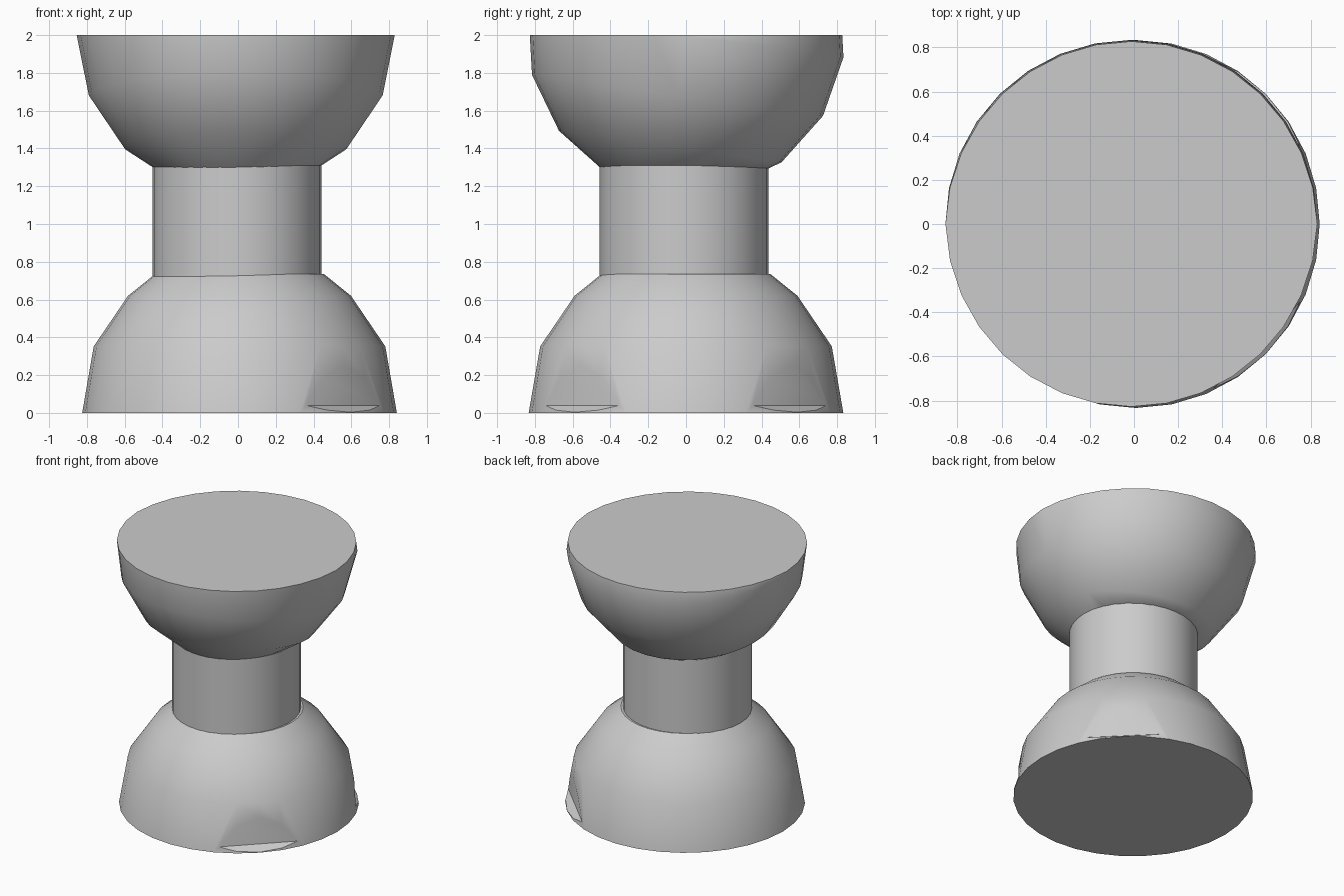
import bpy, bmesh
from math import pi, cos, sin, radians
from mathutils import Matrix, Vector

cube = bpy.data.objects.get("Cube")
if cube:
    bpy.data.objects.remove(cube, do_unlink=True)

SIDES = 32
RADIUS = 0.85

grey = bpy.data.materials.new("plain grey")
grey.use_nodes = True
colour = (0.6, 0.6, 0.6, 1)
grey.diffuse_color = colour
grey.node_tree.nodes["Principled BSDF"].inputs["Base Color"].default_value = colour


def make_object(name, bm):
    bmesh.ops.recalc_face_normals(bm, faces=bm.faces)
    mesh = bpy.data.meshes.new(name)
    bm.to_mesh(mesh)
    bm.free()
    mesh.materials.append(grey)
    obj = bpy.data.objects.new(name, mesh)
    bpy.context.collection.objects.link(obj)
    return obj


def activate(obj):
    bpy.ops.object.select_all(action="DESELECT")
    obj.select_set(True)
    bpy.context.view_layer.objects.active = obj


def smooth(obj):
    activate(obj)
    bpy.ops.object.shade_smooth_by_angle(angle=radians(30))


def slice_off(bm, height, upper):
    """Cut flat at a height, drop one side and cap the opening."""
    cut = bmesh.ops.bisect_plane(
        bm, geom=bm.verts[:] + bm.edges[:] + bm.faces[:],
        plane_co=(0, 0, height), plane_no=(0, 0, 1),
        clear_outer=upper, clear_inner=not upper)
    edges = [e for e in cut["geom_cut"] if isinstance(e, bmesh.types.BMEdge)]
    bmesh.ops.contextual_create(bm, geom=edges)


def bowl(name, centre, tilt, low, high, radius):
    bm = bmesh.new()
    bmesh.ops.create_uvsphere(bm, u_segments=SIDES, v_segments=8, radius=radius)
    bmesh.ops.transform(bm, verts=bm.verts,
                        matrix=Matrix.Translation(centre) @ Matrix.Rotation(tilt, 4, "X"))
    slice_off(bm, high, True)
    slice_off(bm, low, False)
    return make_object(name, bm)


# Lower dome: a turned profile with a flat base
bm = bmesh.new()
rings = []
for r, z in [(0.833, 0), (0.772, 0.352), (0.59, 0.62), (0.447, 0.735)]:
    rings.append([bm.verts.new((r * cos(2 * pi * i / SIDES) + 0.008,
                                r * sin(2 * pi * i / SIDES), z))
                  for i in range(SIDES)])
for a, b in zip(rings, rings[1:]):
    for i in range(SIDES):
        j = (i + 1) % SIDES
        bm.faces.new((a[i], a[j], b[j], b[i]))
bm.faces.new(rings[0])
bm.faces.new(rings[-1])
lower_dome = make_object("lower_dome", bm)


# Triangular notches in the rim of the lower dome
def notch(name, angle):
    bm = bmesh.new()
    out = Vector((cos(angle), sin(angle), 0))
    side = Vector((-sin(angle), cos(angle), 0))
    section = [(0.79, 0.26), (0.775, 0.04), (0.838, 0), (1, -0.02), (1, 0.26)]
    ends = [[bm.verts.new(out * r + side * s + Vector((0.008, 0, z)))
             for r, z in section] for s in (-0.5, 0.5)]
    for loop in ends:
        bm.faces.new(loop)
    for i in range(len(section)):
        j = (i + 1) % len(section)
        bm.faces.new((ends[0][i], ends[0][j], ends[1][j], ends[1][i]))
    return make_object(name, bm)


for angle in (-pi / 4, pi / 4):
    cutter = notch("notch_cutter", angle)
    cutter.hide_render = True
    activate(lower_dome)
    mod = lower_dome.modifiers.new("notch", "BOOLEAN")
    mod.operation = "DIFFERENCE"
    mod.solver = "EXACT"
    mod.object = cutter
    bpy.ops.object.modifier_apply(modifier=mod.name)
    bpy.data.objects.remove(cutter, do_unlink=True)
smooth(lower_dome)

# Upper bowl: a slightly tilted sphere cut flat at the top
smooth(bowl("upper_bowl", (-0.012, 0, 2), radians(-8), 1.29, 2, RADIUS - 0.008))

# Neck cylinder joining the two halves
bm = bmesh.new()
bmesh.ops.create_cone(bm, cap_ends=True, segments=SIDES, radius1=0.447,
                      radius2=0.447, depth=0.6,
                      matrix=Matrix.Translation((-0.005, -0.01, 1.01)))
smooth(make_object("neck", bm))
